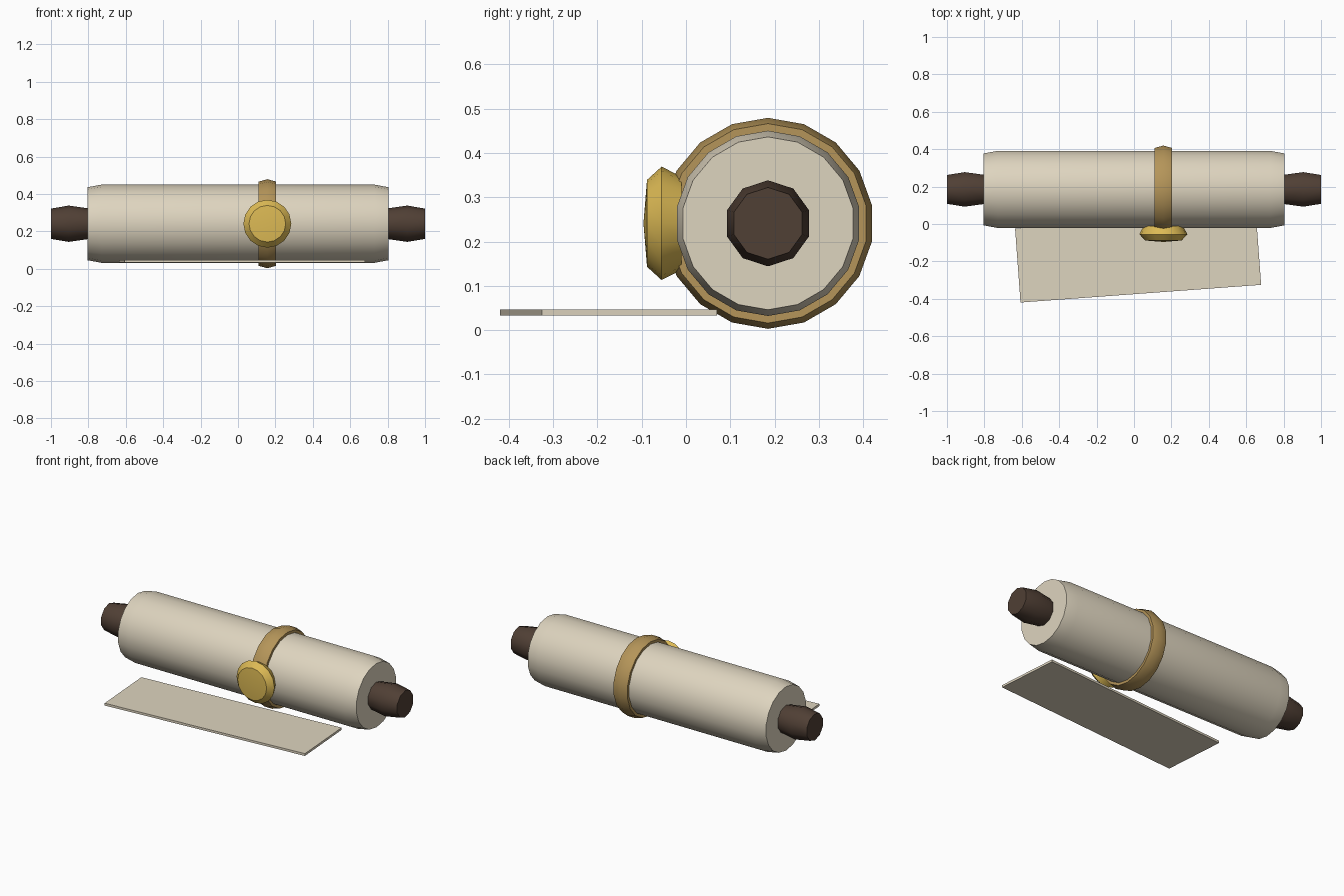
import bpy, bmesh
from math import sin, cos, pi, radians

if "Cube" in bpy.data.objects:
    bpy.data.objects.remove(bpy.data.objects["Cube"])


def material(name, rgb):
    m = bpy.data.materials.new(name)
    m.diffuse_color = (*rgb, 1)
    m.use_nodes = True
    m.node_tree.nodes["Principled BSDF"].inputs["Base Color"].default_value = m.diffuse_color
    return m


PAPER = material("parchment", (0.73, 0.66, 0.52))
WOOD = material("dark_wood", (0.08, 0.05, 0.035))
BAND = material("tan_band", (0.46, 0.30, 0.10))
GOLD = material("gold_wax", (0.72, 0.49, 0.09))


def finish(name, bm, mat, smooth=True):
    bmesh.ops.recalc_face_normals(bm, faces=bm.faces)
    me = bpy.data.meshes.new(name)
    bm.to_mesh(me)
    bm.free()
    me.materials.append(mat)
    ob = bpy.data.objects.new(name, me)
    bpy.context.collection.objects.link(ob)
    if smooth:
        bpy.ops.object.select_all(action='DESELECT')
        ob.select_set(True)
        bpy.context.view_layer.objects.active = ob
        bpy.ops.object.shade_smooth_by_angle(angle=radians(40))
    return ob


def lathe(name, profile, sides, axis, centre, mat):
    """Closed solid of revolution; profile is (position on axis, radius)."""
    bm = bmesh.new()
    rings = []
    for pos, r in profile:
        ring = []
        for i in range(1 if r == 0 else sides):
            a = 2 * pi * i / sides
            u, w = r * sin(a), r * cos(a)
            co = (pos, centre[0] + u, centre[1] + w) if axis == 'X' else \
                 (centre[0] + u, pos, centre[1] + w)
            ring.append(bm.verts.new(co))
        rings.append(ring)
    for a, b in zip(rings, rings[1:]):
        for i in range(sides):
            j = (i + 1) % sides
            if len(a) == 1:
                bm.faces.new((a[0], b[i], b[j]))
            else:
                bm.faces.new((a[i], a[j], b[j], b[i]))
    for ring in (rings[0], rings[-1]):
        if len(ring) > 1:
            bm.faces.new(ring)
    return finish(name, bm, mat)


AXIS = (0.185, 0.241)   # roll centre in y, z

# rolled parchment with slightly tapered ends
lathe("scroll_roll", [(-0.805, 0.195), (-0.73, 0.209), (0.73, 0.209), (0.805, 0.195)],
      18, 'X', AXIS, PAPER)

# wooden rod ends
for side, label in ((-1, "left"), (1, "right")):
    lathe(label + "_rod_end",
          [(side * 0.80, 0.082), (side * 0.905, 0.097), (side * 1.0, 0.081)],
          10, 'X', AXIS, WOOD)

# band tied around the roll
lathe("band", [(0.11, 0.225), (0.157, 0.238), (0.204, 0.225)], 18, 'X', AXIS, BAND)

# round seal on the front of the band
lathe("seal", [(-0.096, 0), (-0.088, 0.098), (-0.055, 0.128), (-0.01, 0.105)],
      16, 'Y', (0.157, 0.241), GOLD)

# loose sheet lying in front, slightly turned
bm = bmesh.new()
bmesh.ops.create_cube(bm, size=1)
bmesh.ops.scale(bm, vec=(1.29, 0.396, 0.014), verts=bm.verts)
sheet = finish("loose_sheet", bm, PAPER, smooth=False)
sheet.location = (0.022, -0.175, 0.04)
sheet.rotation_euler.z = radians(4.2)
